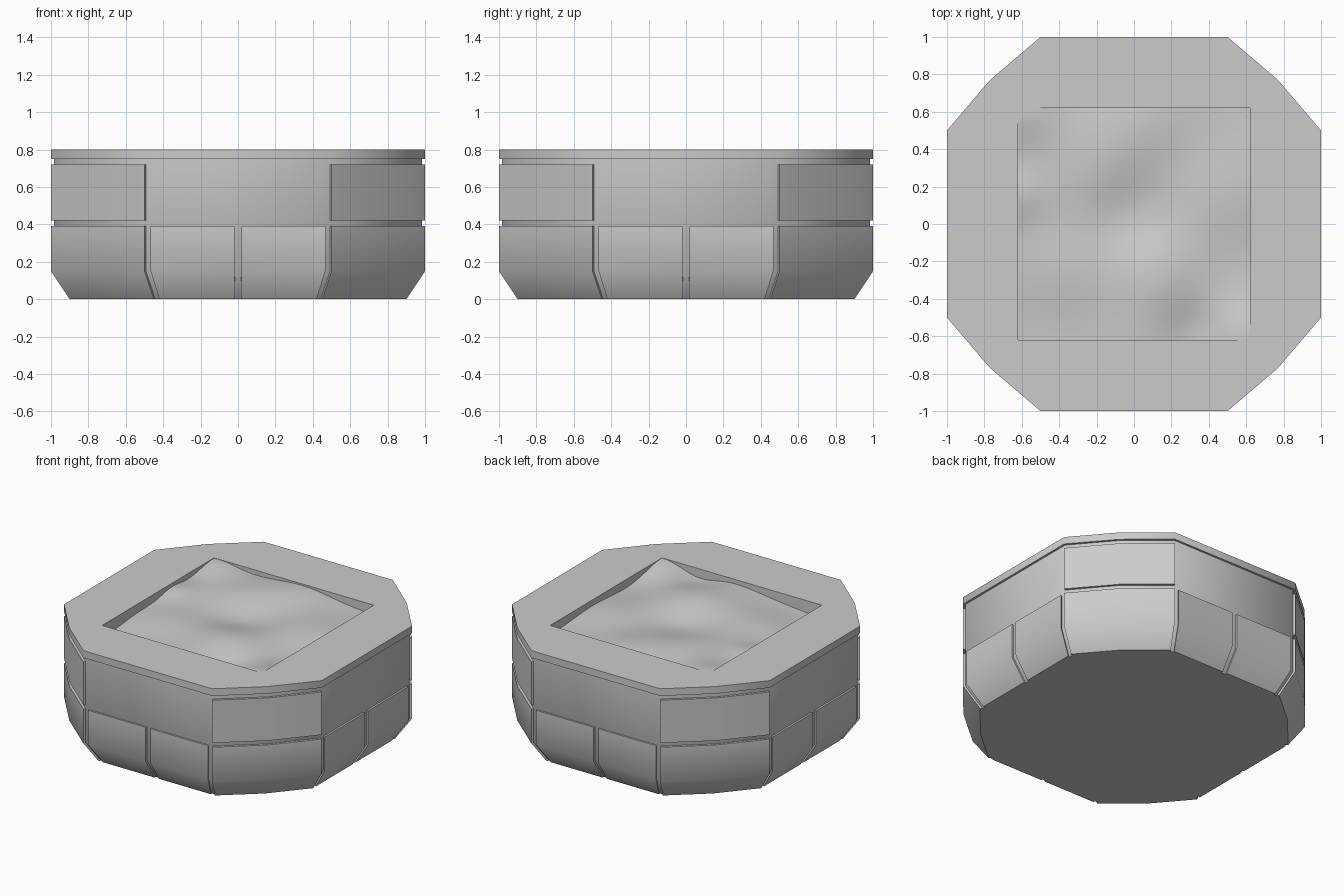
import bpy, bmesh, math
from mathutils import Vector, Matrix

if "Cube" in bpy.data.objects:
    bpy.data.objects.remove(bpy.data.objects["Cube"])

stone = bpy.data.materials.new("stone grey")
stone.use_nodes = True
stone.diffuse_color = (0.6, 0.6, 0.6, 1)
stone.node_tree.nodes["Principled BSDF"].inputs["Base Color"].default_value = (0.6, 0.6, 0.6, 1)


def finish(name, bm):
    bmesh.ops.recalc_face_normals(bm, faces=bm.faces)
    mesh = bpy.data.meshes.new(name)
    bm.to_mesh(mesh)
    bm.free()
    mesh.materials.append(stone)
    obj = bpy.data.objects.new(name, mesh)
    bpy.context.collection.objects.link(obj)
    bpy.ops.object.select_all(action="DESELECT")
    obj.select_set(True)
    bpy.context.view_layer.objects.active = obj
    bpy.ops.object.shade_smooth_by_angle(angle=math.radians(45))
    return obj


def loft(bm, rows, closed):
    """Skin rows of points; returns the rows of vertices."""
    grid = [[bm.verts.new(p) for p in row] for row in rows]
    for low, high in zip(grid, grid[1:]):
        n = len(low)
        for i in range(n if closed else n - 1):
            j = (i + 1) % n
            bm.faces.new((low[i], low[j], high[j], high[i]))
    return grid


def scaled(path, levels):
    return [[(x * s, y * s, z) for x, y in path] for z, s in levels]


def panel(name, path, levels):
    bm = bmesh.new()
    grid = loft(bm, scaled(path, levels), False)
    for side in (0, -1):
        bm.faces.new([row[side] for row in grid])
    finish(name, bm)


def turned(path, k):
    rot = Matrix.Rotation(k * math.pi / 2, 2)
    return [tuple(rot @ Vector(p)) for p in path]


# Outline of the block: four flats joined by two-facet corners
corner = [(1, 0.5), (0.77, 0.77), (0.5, 1)]
outline = [p for k in range(4) for p in turned(corner, k)]

# Block with overhanging rim and square well
hole = 0.62
def well(z):
    inner = [(hole, 0.3), (hole, hole), (0.3, hole)]
    return [(x, y, z) for k in range(4) for x, y in turned(inner, k)]

bm = bmesh.new()
rows = scaled(outline, [(0, 0.885), (0.15, 0.985), (0.75, 0.985), (0.75, 1), (0.8, 1)])
grid = loft(bm, rows + [well(0.8), well(0.62)], True)
bm.faces.new(grid[0])
bm.faces.new(grid[-1])
finish("block_with_rim", bm)

# Raised panels round the sides
lower = [(0, 0.87), (0, 0.9), (0.15, 1), (0.39, 1), (0.39, 0.97)]
upper = [(0.42, 0.97), (0.42, 1), (0.72, 1), (0.72, 0.97)]
for k in range(4):
    panel(f"corner_lower_panel_{k}", turned(corner, k), lower)
    panel(f"corner_upper_panel_{k}", turned(corner, k), upper)
    for side, (a, b) in enumerate([(-0.467, -0.018), (0.018, 0.467)]):
        flat = [(a, -0.998), (b, -0.998)]
        panel(f"flat_lower_panel_{k}_{side}", turned(flat, k), lower)

# Rolling ground inside the well: x, y, height, width
bumps = [(0.12, -0.28, 0.06, 0.2), (-0.25, 0.3, 0.05, 0.25), (-0.6, 0.62, 0.06, 0.15),
         (0.62, -0.62, 0.07, 0.17), (0.05, -0.7, 0.03, 0.2), (0.1, 0.6, 0.05, 0.2),
         (-0.35, -0.25, 0.03, 0.18), (0.45, 0.15, 0.04, 0.2), (-0.62, 0.15, 0.03, 0.1),
         (0.33, -0.58, -0.03, 0.12), (-0.02, 0.05, -0.03, 0.15), (-0.6, -0.6, -0.02, 0.2)]
bm = bmesh.new()
bmesh.ops.create_grid(bm, x_segments=48, y_segments=48, size=hole)
for v in bm.verts:
    v.co.z = 0.73 + sum(h * math.exp(-((v.co.x - x) ** 2 + (v.co.y - y) ** 2) / (2 * w * w))
                        for x, y, h, w in bumps)
    v.co.z = min(v.co.z, 0.798)
ground = finish("ground", bm)
if ground.data.polygons[0].normal.z < 0:
    ground.data.flip_normals()
